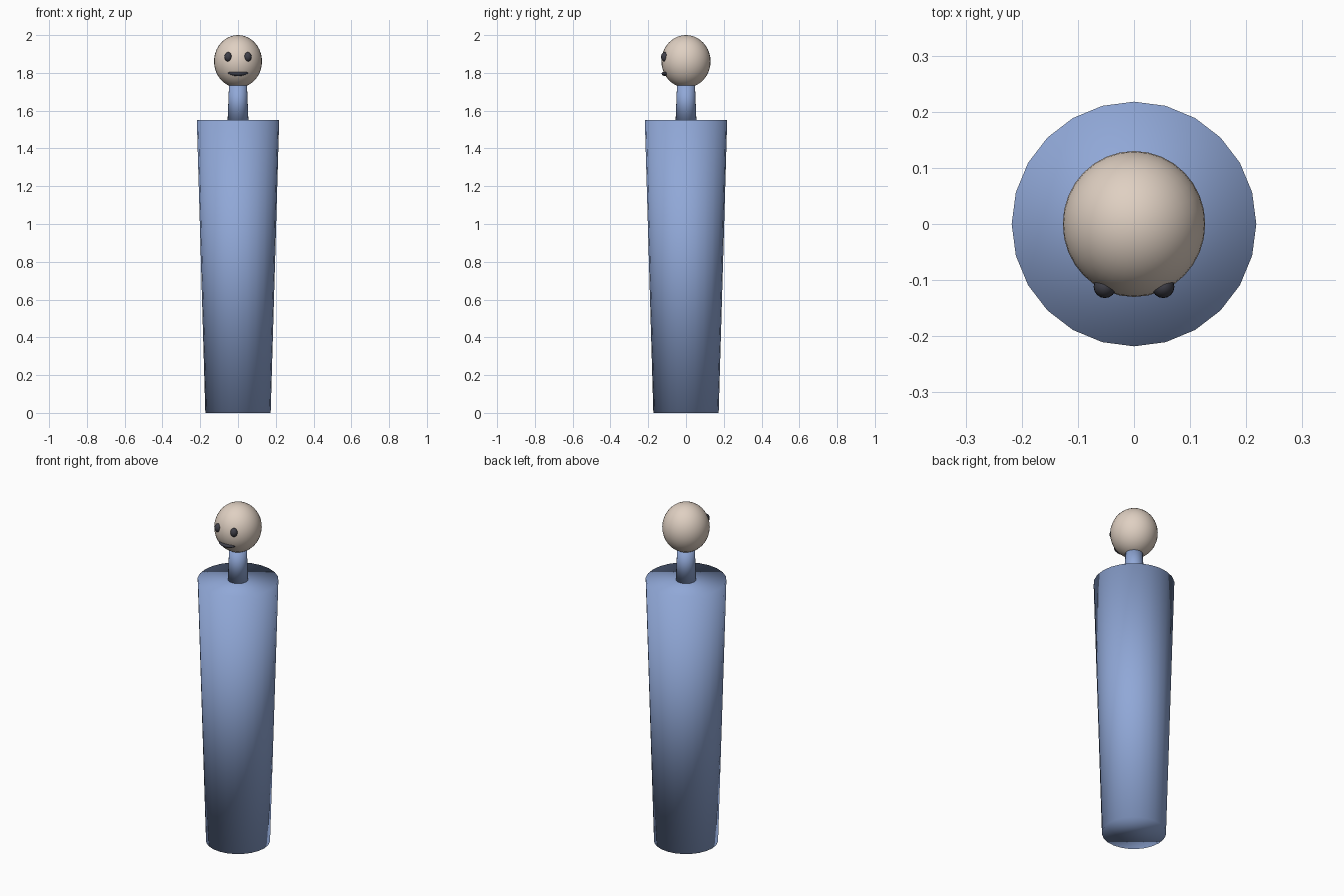
import bpy
import math

cube = bpy.data.objects.get("Cube")
if cube:
    bpy.data.objects.remove(cube, do_unlink=True)


def material(name, rgb):
    mat = bpy.data.materials.new(name)
    mat.use_nodes = True
    colour = (*rgb, 1.0)
    mat.diffuse_color = colour
    mat.node_tree.nodes["Principled BSDF"].inputs["Base Color"].default_value = colour
    return mat


def finish(name, mat):
    obj = bpy.context.object
    obj.name = name
    obj.data.materials.append(mat)
    bpy.ops.object.shade_smooth()
    return obj


def tapered(name, mat, bottom_radius, top_radius, z0, z1):
    bpy.ops.mesh.primitive_cone_add(vertices=24, radius1=bottom_radius, radius2=top_radius,
                                    depth=z1 - z0, location=(0, 0, (z0 + z1) / 2))
    return finish(name, mat)


def ellipsoid(name, mat, centre, radii, segments, rings):
    bpy.ops.mesh.primitive_uv_sphere_add(segments=segments, ring_count=rings,
                                         radius=1, location=centre)
    bpy.context.object.scale = radii
    bpy.ops.object.transform_apply(location=False, rotation=False, scale=True)
    return finish(name, mat)


blue = material("soft blue", (0.28, 0.39, 0.68))
skin = material("pale skin", (0.74, 0.63, 0.54))
dark = material("charcoal", (0.05, 0.05, 0.065))

# Body and neck, smooth across the flat caps
tapered("body", blue, 0.173, 0.218, 0, 1.55)
tapered("neck", blue, 0.055, 0.047, 1.55, 1.75)

# Head
ellipsoid("head", skin, (0, 0, 1.861), (0.127, 0.13, 0.139), 32, 20)

# Eyes
for side, x in (("left", 0.052), ("right", -0.052)):
    ellipsoid(side + "_eye", dark, (x, -0.112, 1.885), (0.02, 0.02, 0.025), 16, 10)

# Mouth, with its upper half flattened and its ends bent back round the head
mouth = ellipsoid("mouth", dark, (0, -0.111, 1.797), (0.053, 0.018, 0.014), 24, 12)
for v in mouth.data.vertices:
    if v.co.z > 0:
        v.co.z *= 0.7
    v.co.z += 1.2 * v.co.x ** 2
    v.co.y += 3 * v.co.x ** 2
